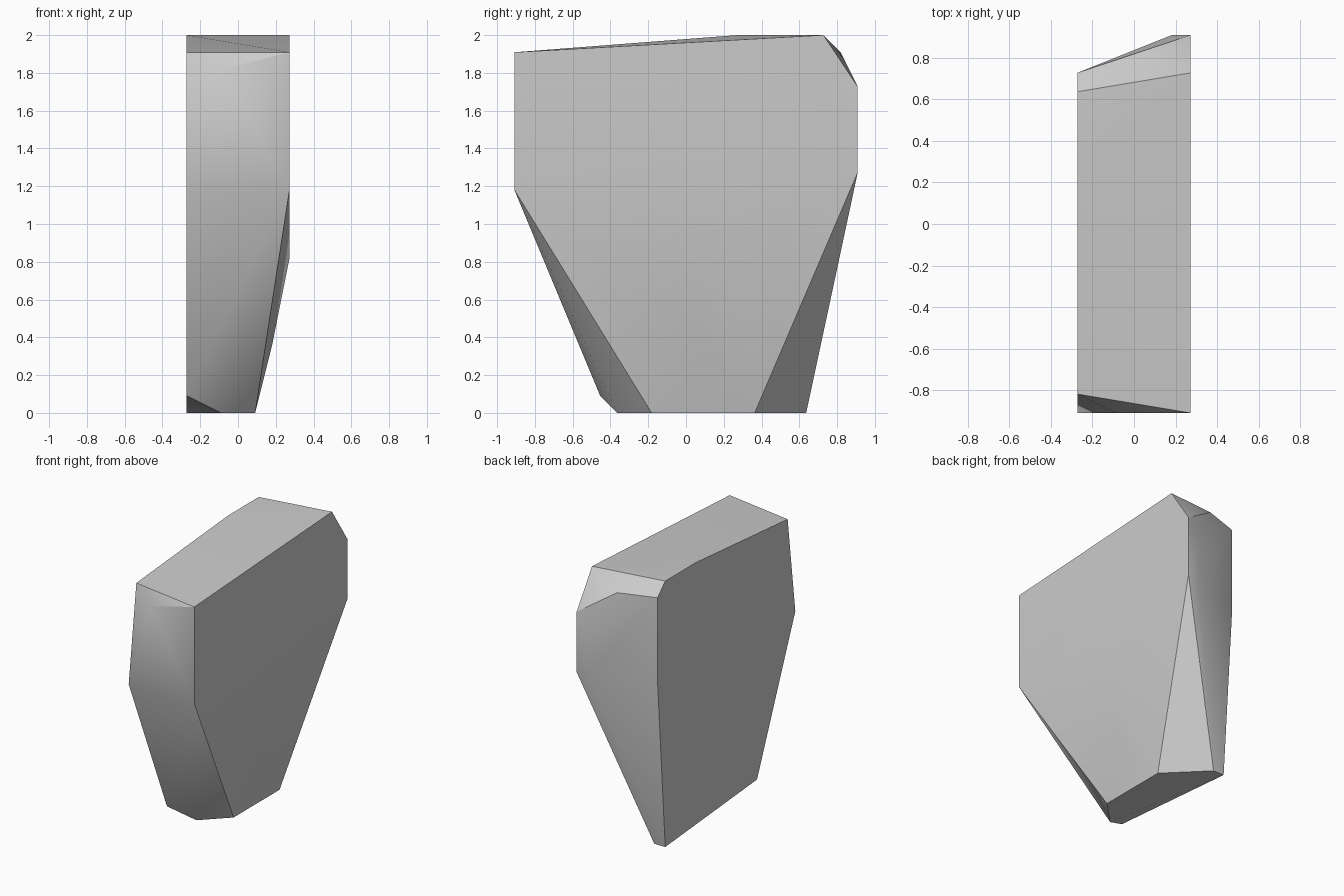
import bpy
import bmesh
import math
from mathutils import Vector

default_cube = bpy.data.objects.get("Cube")
if default_cube:
    bpy.data.objects.remove(default_cube, do_unlink=True)

# All corners lie on a coarse grid, eleven steps to a unit
STEP = 1 / 11


def make_material(name, colour):
    material = bpy.data.materials.new(name)
    material.use_nodes = True
    material.diffuse_color = colour
    shader = next(n for n in material.node_tree.nodes if n.type == "BSDF_PRINCIPLED")
    shader.inputs["Base Color"].default_value = colour
    shader.inputs["Roughness"].default_value = 0.9
    return material


def make_hull(name, corner_groups, material):
    """Wrap the given grid corners in one convex faceted solid."""
    mesh = bpy.data.meshes.new(name)
    bm = bmesh.new()
    for corners in corner_groups:
        for corner in corners:
            bm.verts.new(Vector(corner) * STEP)
    hull = bmesh.ops.convex_hull(bm, input=bm.verts[:])
    spare = {g for g in hull["geom_interior"] + hull["geom_unused"]
             if isinstance(g, bmesh.types.BMVert)}
    bmesh.ops.delete(bm, geom=list(spare), context="VERTS")

    # Merge flat triangles into whole facets
    bmesh.ops.dissolve_limit(bm, angle_limit=math.radians(0.5),
                             verts=bm.verts[:], edges=bm.edges[:])
    bmesh.ops.recalc_face_normals(bm, faces=bm.faces[:])
    bm.to_mesh(mesh)
    bm.free()
    mesh.materials.append(material)
    solid = bpy.data.objects.new(name, mesh)
    bpy.context.collection.objects.link(solid)
    return solid


# Gently sloping top
top_corners = [(3, -10, 21), (-3, -9, 21), (-3, 3, 22), (-3, 7, 22), (3, 8, 22)]

# Upright front facet with its chipped upper corner
front_corners = [(-1, -10, 20), (3, -10, 13), (-3, -10, 13)]

# Slanted back facet with a bevelled shoulder
back_corners = [(-3, 8, 21), (0, 9, 21), (3, 10, 19), (2, 10, 17),
                (2, 10, 14), (3, 10, 14), (-3, 8, 14)]

# Slight bulge low on the left side
side_corners = [(3, 1, 9), (2, 1, 4)]

# Narrow foot
foot_corners = [(-3, -5, 1), (-1, -4, 0), (1, -2, 0), (1, 4, 0), (-2, 7, 0), (-3, 7, 0)]

stone_grey = make_material("stone_grey", (0.6, 0.6, 0.6, 1))
rock = make_hull("rock_shard",
                 [top_corners, front_corners, back_corners, side_corners, foot_corners],
                 stone_grey)

# Soft shading across shallow facets, crisp along hard edges
bpy.ops.object.select_all(action="DESELECT")
rock.select_set(True)
bpy.context.view_layer.objects.active = rock
bpy.ops.object.shade_smooth_by_angle(angle=math.radians(30))
